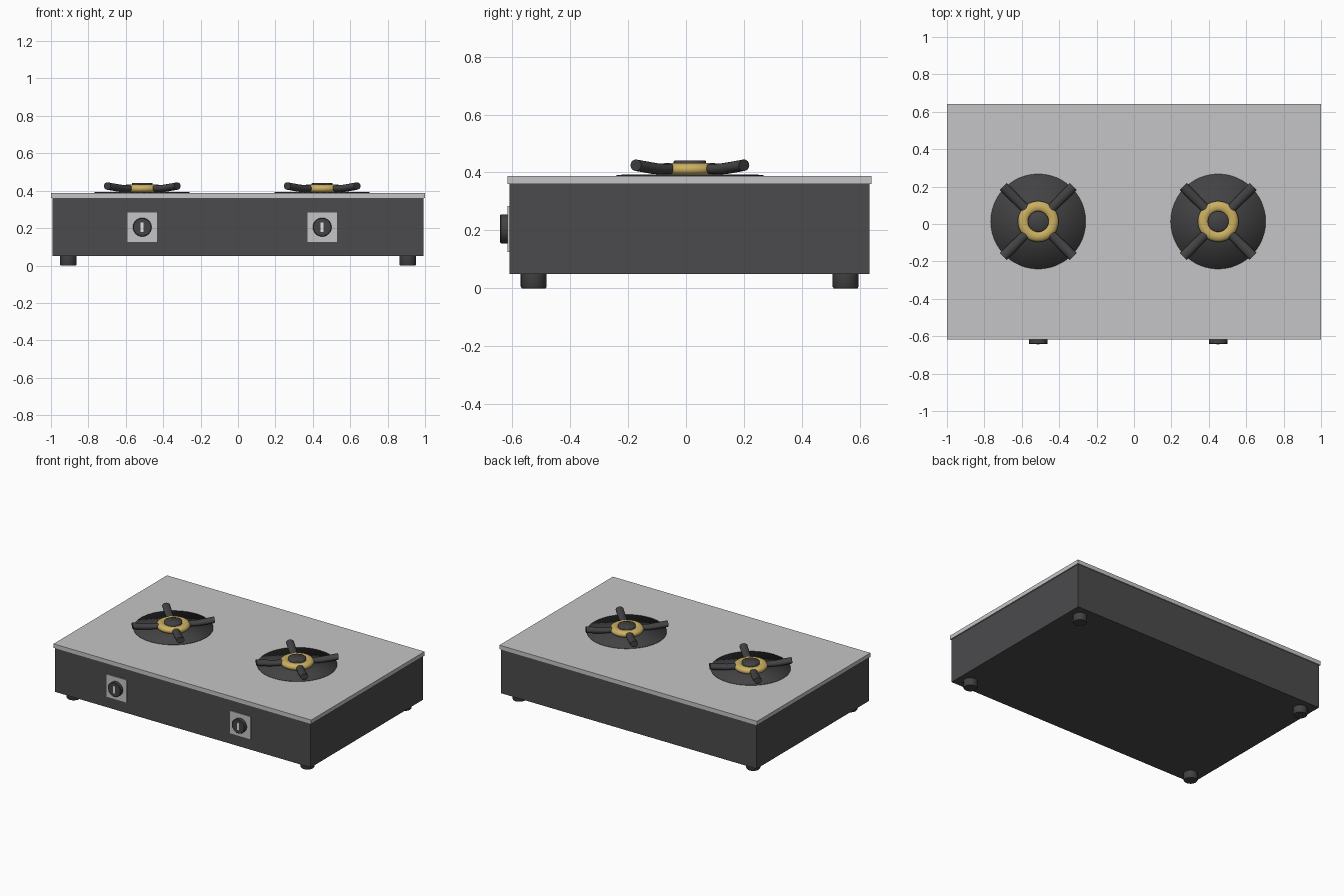
import bpy, bmesh, math
from mathutils import Vector

if "Cube" in bpy.data.objects:
    bpy.data.objects.remove(bpy.data.objects["Cube"])


def material(name, r, g, b):
    m = bpy.data.materials.new(name)
    m.diffuse_color = (r, g, b, 1)
    m.use_nodes = True
    m.node_tree.nodes["Principled BSDF"].inputs["Base Color"].default_value = m.diffuse_color
    return m


BODY = material("dark grey body", 0.07, 0.07, 0.074)
IRON = material("black iron", 0.055, 0.055, 0.058)
STEEL = material("light steel", 0.56, 0.56, 0.57)
BRASS = material("brass", 0.60, 0.43, 0.12)
WHITE = material("white mark", 0.75, 0.75, 0.75)


def finish(bm, name, mat, smooth=None):
    bmesh.ops.recalc_face_normals(bm, faces=bm.faces)
    me = bpy.data.meshes.new(name)
    bm.to_mesh(me)
    bm.free()
    me.materials.append(mat)
    ob = bpy.data.objects.new(name, me)
    bpy.context.collection.objects.link(ob)
    if smooth is not None:
        bpy.ops.object.select_all(action='DESELECT')
        ob.select_set(True)
        bpy.context.view_layer.objects.active = ob
        bpy.ops.object.shade_smooth_by_angle(angle=math.radians(smooth))
    return ob


def box(name, lo, hi, mat):
    bm = bmesh.new()
    bmesh.ops.create_cube(bm, size=1)
    for v in bm.verts:
        v.co = Vector([(a + b) / 2 + c * (b - a) for a, b, c in zip(lo, hi, v.co)])
    return finish(bm, name, mat)


def lathe(name, profile, loc, mat, n=40, smooth=40, closed=False):
    """Spin a list of (radius, z) around the vertical axis."""
    bm = bmesh.new()
    vs = [bm.verts.new((r, 0, z)) for r, z in profile]
    edges = [bm.edges.new(p) for p in zip(vs, vs[1:])]
    if closed:
        edges.append(bm.edges.new((vs[-1], vs[0])))
    bmesh.ops.spin(bm, geom=vs + edges, cent=(0, 0, 0), axis=(0, 0, 1),
                   angle=2 * math.pi, steps=n)
    bmesh.ops.remove_doubles(bm, verts=bm.verts, dist=1e-5)
    ob = finish(bm, name, mat, smooth)
    ob.location = loc
    return ob


def support_arm(name, loc, angle):
    """Round bar that leaves the burner ring level and bends upward."""
    bm = bmesh.new()
    rings = []
    n = 16
    for r, z, w, h in ((0.095, 0.412, 0.024, 0.018), (0.15, 0.412, 0.025, 0.019),
                       (0.185, 0.415, 0.026, 0.020), (0.264, 0.425, 0.026, 0.020)):
        rings.append([bm.verts.new((r, w * math.cos(2 * math.pi * i / n),
                                    z + h * math.sin(2 * math.pi * i / n)))
                      for i in range(n)])
    for a, b in zip(rings, rings[1:]):
        for i in range(n):
            bm.faces.new((a[i], a[(i + 1) % n], b[(i + 1) % n], b[i]))
    bm.faces.new(rings[0])
    bm.faces.new(rings[-1])
    ob = finish(bm, name, IRON, 40)
    ob.location = loc
    ob.rotation_euler.z = angle


# Casing and top plate
box("casing", (-0.992, -0.61, 0.05), (0.992, 0.634, 0.36), BODY)
box("top_plate", (-1, -0.617, 0.36), (1, 0.641, 0.388), STEEL)

# Feet
for x in (-0.908, 0.908):
    for y in (-0.526, 0.551):
        lathe("foot", [(0, 0), (0.041, 0), (0.045, 0.006), (0.045, 0.052), (0, 0.052)],
              (x, y, 0), IRON, 24)

for x in (-0.512, 0.45):
    c = (x, 0.0135, 0)
    # Drip pan, brass ring and cap
    lathe("drip_pan", [(0, 0.3935), (0.254, 0.392), (0.254, 0.386), (0, 0.386)],
          c, IRON, 48, 180)
    lathe("burner_ring", [(0.079 + 0.030 * math.cos(t * math.pi / 8),
                           0.411 + 0.022 * math.sin(t * math.pi / 8)) for t in range(16)],
          c, BRASS, 40, 60, True)
    lathe("burner_cap", [(0, 0.441), (0.053, 0.441), (0.056, 0.438), (0.056, 0.39), (0, 0.39)],
          c, IRON, 32, 60)
    for k in range(4):
        support_arm("support_arm", c, math.pi / 4 + k * math.pi / 2)

    # Control knob with its plate and pointer mark
    box("knob_plate", (x - 0.079, -0.616, 0.126), (x + 0.079, -0.609, 0.284), STEEL)
    knob = lathe("knob", [(0, 0), (0.05, 0), (0.05, 0.025), (0.047, 0.028), (0, 0.028)],
                 (x, -0.614, 0.205), IRON, 32)
    knob.rotation_euler.x = math.pi / 2
    box("knob_mark", (x - 0.008, -0.643, 0.18), (x + 0.008, -0.64, 0.23), WHITE)
